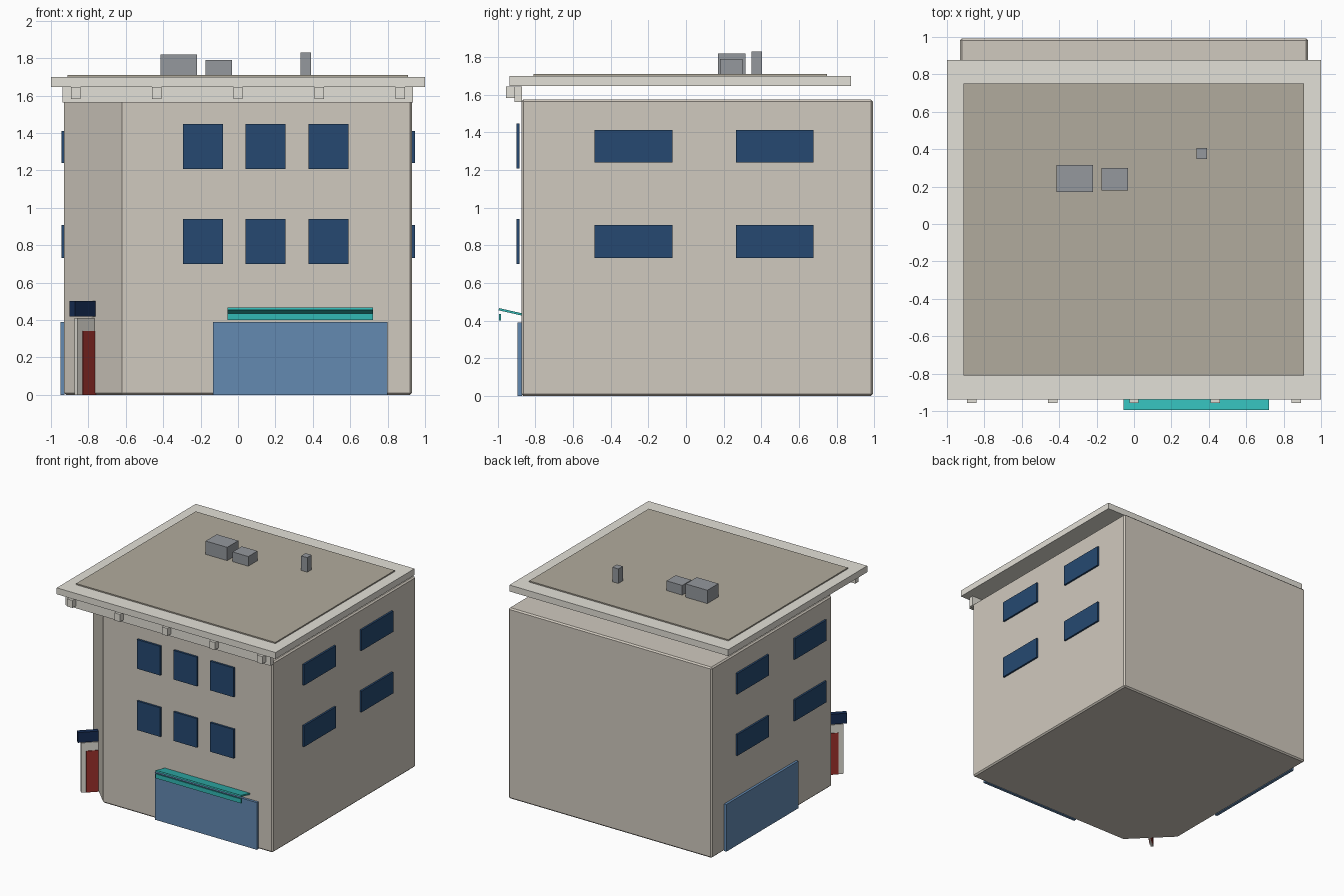
import bpy, bmesh
from math import radians, atan2
from mathutils import Vector

if "Cube" in bpy.data.objects:
    bpy.data.objects.remove(bpy.data.objects["Cube"])

def mat(name, hexa):
    m = bpy.data.materials.new(name)
    lin = [(int(hexa[i:i + 2], 16) / 255) ** 2.2 for i in (0, 2, 4)]
    m.diffuse_color = (*lin, 1)
    m.use_nodes = True
    m.node_tree.nodes["Principled BSDF"].inputs["Base Color"].default_value = m.diffuse_color
    return m

WALL = mat("wall", "cfc8bd")
TRIM = mat("trim", "e2dfd6")
DECK = mat("deck", "b0aa9c")
METAL = mat("metal", "93979c")
NAVY = mat("window_glass", "2a4a70")
SHOP = mat("shop_glass", "6388b0")
TEAL = mat("teal", "36b8b4")
RED = mat("red", "9c3430")
DARK = mat("dark_navy", "1c3054")

def finish(name, bm, material):
    me = bpy.data.meshes.new(name)
    bmesh.ops.recalc_face_normals(bm, faces=bm.faces)
    bm.to_mesh(me)
    bm.free()
    me.materials.append(material)
    ob = bpy.data.objects.new(name, me)
    bpy.context.collection.objects.link(ob)
    return ob

def box(name, x, y, z, material, rot=(0, 0, 0)):
    """Box from (min, max) ranges, rotated about its own centre."""
    bm = bmesh.new()
    bmesh.ops.create_cube(bm, size=1)
    bmesh.ops.scale(bm, verts=bm.verts, vec=Vector([r[1] - r[0] for r in (x, y, z)]))
    ob = finish(name, bm, material)
    ob.location = [(r[0] + r[1]) / 2 for r in (x, y, z)]
    ob.rotation_euler = rot
    return ob

# Main block with the front left corner cut off
bm = bmesh.new()
plan = [(-0.62, -0.875), (0.93, -0.875), (0.93, 0.993), (-0.93, 0.993), (-0.93, -0.565)]
base = bm.faces.new([bm.verts.new((x, y, 0)) for x, y in plan])
ext = bmesh.ops.extrude_face_region(bm, geom=[base], use_keep_orig=True)
top = [v for v in ext["geom"] if isinstance(v, bmesh.types.BMVert)]
bmesh.ops.translate(bm, verts=top, vec=(0, 0, 1.575))
body = finish("building_body", bm, WALL)
bev = body.modifiers.new("bevel", 'BEVEL')
bev.width = 0.011
bev.segments = 1
bev.limit_method = 'ANGLE'
bev.angle_limit = radians(60)

# Roof slab, deck, front cornice and brackets
box("roof_slab", (-1, 1), (-0.938, 0.877), (1.647, 1.70), TRIM)
box("roof_deck", (-0.912, 0.908), (-0.81, 0.75), (1.69, 1.71), DECK)
box("front_cornice", (-0.938, 0.935), (-0.91, -0.87), (1.562, 1.645), TRIM)
for i in range(5):
    cx = -0.867 + i * 0.4335
    box(f"cornice_bracket_{i}", (cx - 0.025, cx + 0.025), (-0.957, -0.90), (1.583, 1.645), TRIM)

# Rooftop equipment
box("roof_unit_large", (-0.415, -0.218), (0.17, 0.315), (1.70, 1.82), METAL)
box("roof_unit_small", (-0.175, -0.032), (0.18, 0.30), (1.70, 1.79), METAL)
box("roof_vent", (0.335, 0.39), (0.347, 0.405), (1.70, 1.83), METAL)

# Front windows
for row, z in enumerate([(0.70, 0.94), (1.207, 1.448)]):
    for col in range(3):
        cx = -0.187 + col * 0.335
        box(f"front_window_{row}_{col}", (cx - 0.107, cx + 0.107), (-0.901, -0.884), z, NAVY)

# Side windows on both sides
for row, z in enumerate([(0.732, 0.907), (1.24, 1.412)]):
    for col, y in enumerate([(-0.485, -0.072), (0.265, 0.677)]):
        box(f"right_window_{row}_{col}", (0.928, 0.945), y, z, NAVY)
        box(f"left_window_{row}_{col}", (-0.945, -0.928), y, z, NAVY)

# Shop glazing on the front and left
box("front_shop_window", (-0.133, 0.80), (-0.895, -0.872), (0, 0.39), SHOP)
box("left_shop_window", (-0.95, -0.927), (-0.11, 0.83), (0, 0.39), SHOP)

# Awning panel, tilted, with its hanging valance
box("awning_panel", (-0.057, 0.723), (-0.996, -0.87), (0.441, 0.453), TEAL,
    (-atan2(0.027, 0.12), 0, 0))
box("awning_valance", (-0.057, 0.723), (-0.993, -0.982), (0.40, 0.436), TEAL)

# Entrance set edge-on in the cut corner
def corner_box(name, length, thick, z, material):
    cx, cy = -0.775, -0.72
    box(name, (cx - length / 2, cx + length / 2), (cy - thick / 2, cy + thick / 2), z,
        material, (0, 0, radians(45)))

corner_box("door_frame", 0.26, 0.022, (0, 0.41), TRIM)
corner_box("door_leaf", 0.185, 0.032, (0, 0.342), RED)
corner_box("door_canopy", 0.315, 0.04, (0.418, 0.502), DARK)
